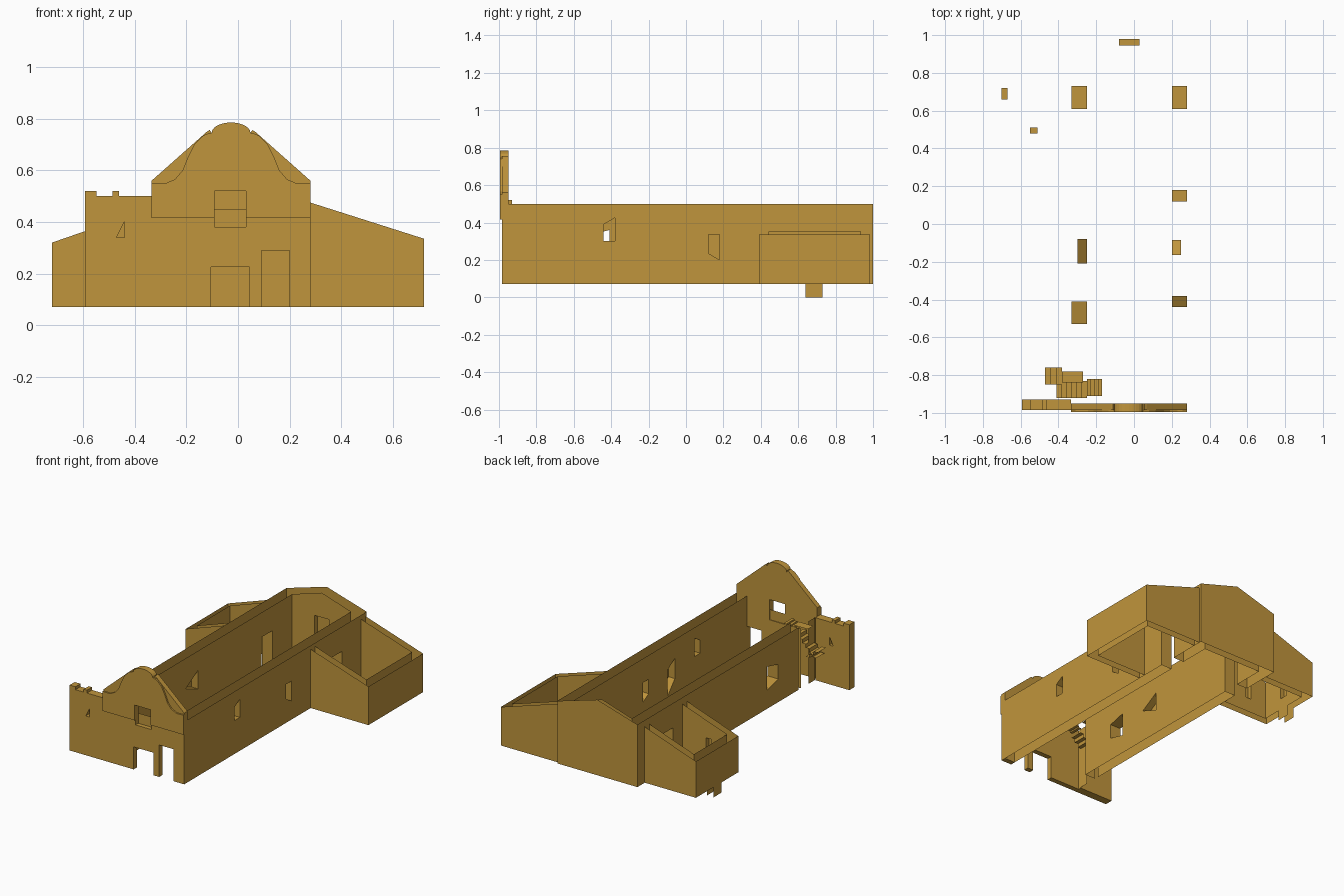
import bpy, bmesh, math

cube = bpy.data.objects.get("Cube")
if cube:
    bpy.data.objects.remove(cube, do_unlink=True)

BASE = 0.07
gold = bpy.data.materials.new("golden_plaster")
gold.use_nodes = True
COLOUR = (0.53, 0.30, 0.045, 1)
gold.diffuse_color = COLOUR
gold.node_tree.nodes["Principled BSDF"].inputs["Base Color"].default_value = COLOUR


def place(axis, off, p):
    return (off, p[0], p[1]) if axis == "x" else (p[0], off, p[1])


def finish(name, bm):
    bmesh.ops.remove_doubles(bm, verts=bm.verts, dist=0.0002)
    bmesh.ops.recalc_face_normals(bm, faces=bm.faces)
    mesh = bpy.data.meshes.new(name)
    bm.to_mesh(mesh)
    bm.free()
    mesh.materials.append(gold)
    bpy.context.collection.objects.link(bpy.data.objects.new(name, mesh))


def sheet(bm, axis, off, outline, holes=()):
    """Flat unthickened surface with holes."""
    edges = []
    for loop in [outline, *holes]:
        vs = [bm.verts.new(place(axis, off, p)) for p in loop]
        edges += [bm.edges.new((v, vs[i - 1])) for i, v in enumerate(vs)]
    bmesh.ops.triangle_fill(bm, edges=edges, use_beauty=True)


def bridge(bm, axis, a, b, path, closed=True):
    """Strip of faces joining two layers along a path."""
    for i in range(0 if closed else 1, len(path)):
        p, q = path[i - 1], path[i]
        bm.faces.new([bm.verts.new(place(axis, o, r))
                      for o, r in ((a, p), (a, q), (b, q), (b, p))])


def door_path(d):
    return [(d[0], BASE), (d[0], d[2]), (d[1], d[2]), (d[1], BASE)]


def outline(u0, u1, tops, doors=()):
    pts = [(u0, BASE)]
    for d in doors:
        pts += door_path(d)
    return pts + [(u1, BASE)] + list(tops)


def rect(u0, u1, z0, z1):
    return [(u0, z0), (u1, z0), (u1, z1), (u0, z1)]


def wall(name, axis, a, b, outer, inner, holes=(), niches=(), doors=(), rim=False):
    """Outer layer at a, inner layer at b; niches are recesses in the inner layer."""
    bm = bmesh.new()
    sheet(bm, axis, a, outer, holes)
    sheet(bm, axis, b, inner, [*holes, *niches])
    for h in holes:
        bridge(bm, axis, a, b, h)
    for n in niches:
        deep = b + (a - b) * 0.62
        bridge(bm, axis, deep, b, n)
        sheet(bm, axis, deep, n)
    for d in doors:
        bridge(bm, axis, a, b, door_path(d), False)
    if rim:
        bridge(bm, axis, a, b, outer)
    finish(name, bm)


def flat(u0, u1, z0, z1, doors=()):
    return outline(u0, u1, [(u1, z1), (u0, z0)], doors)


# Nave side walls
side_door = [(0.61, 0.73, 0.33)]
wall("nave_wall_left", "x", 0.28, 0.20,
     flat(-0.985, 1.0, 0.5, 0.5, side_door), flat(-0.955, 0.945, 0.5, 0.5, side_door),
     holes=[[(-0.44, 0.30), (-0.38, 0.30), (-0.38, 0.425), (-0.44, 0.39)],
            [(0.12, 0.235), (0.18, 0.20), (0.18, 0.335), (0.12, 0.335)]],
     niches=[[(-0.165, 0.23), (-0.085, 0.14), (-0.085, 0.32), (-0.165, 0.37)]],
     doors=side_door)
wall("nave_wall_right", "x", -0.33, -0.25,
     flat(-0.75, 1.0, 0.5, 0.5, side_door), flat(-0.78, 0.945, 0.5, 0.5, side_door),
     holes=[[(-0.53, 0.23), (-0.41, 0.20), (-0.41, 0.36), (-0.53, 0.33)]],
     niches=[[(-0.21, 0.29), (-0.08, 0.24), (-0.08, 0.365)]],
     doors=side_door)

# Gabled rear wall
wall("nave_back_wall", "y", 1.0, 0.945,
     outline(-0.33, 0.28, [(0.28, 0.5), (-0.025, 0.59), (-0.33, 0.5)]),
     outline(-0.25, 0.20, [(0.20, 0.5), (-0.025, 0.57), (-0.25, 0.5)]),
     niches=[rect(-0.08, 0.03, 0.25, 0.40)])


# Side chapels, with tops that slope down away from the nave
def chapel(name, s, near, far, y0, y1, z_near, z_far, front_niche=(), side_niche=()):
    t = 0.05

    def cross(x_end):
        z_end = z_near + (z_far - z_near) * (x_end - near) / (far - near)
        return flat(s * near, s * x_end, z_near, z_end)
    z_in = z_far + (z_near - z_far) * t / (far - near)
    wall(name + "_front", "y", y0, y0 + t, cross(far), cross(far - t), niches=front_niche)
    wall(name + "_back", "y", y1, y1 - t, cross(far), cross(far - t))
    wall(name + "_side", "x", s * far, s * (far - t), flat(y0, y1, z_far, z_far),
         flat(y0 + t, y1 - t, z_in, z_in), niches=side_niche)


chapel("left_chapel", 1, 0.28, 0.72, 0.39, 0.985, 0.475, 0.335)
chapel("right_chapel", -1, 0.33, 0.72, 0.46, 0.92, 0.455, 0.32,
       [rect(-0.55, -0.51, 0.17, 0.27)], [rect(0.66, 0.72, 0.15, 0.25)])

# Footing tab below the right chapel
bm = bmesh.new()
for x in (-0.72, -0.67):
    sheet(bm, "x", x, rect(0.64, 0.73, 0, BASE))
finish("chapel_footing", bm)

# Front facade: shoulders, straight slopes and a rounded crown
MID = -0.027
crown = [(MID + 0.075 * math.cos(a), 0.745 + 0.04 * math.sin(a))
         for a in (math.pi * i / 12 for i in range(13))]
slope = [(0.28, 0.56), (0.068, 0.748), (0.056, 0.756)]
gable = slope + crown + [(2 * MID - x, z) for x, z in reversed(slope)]
doors = [(-0.105, 0.045, 0.225), (0.09, 0.20, 0.29)]
front = outline(-0.334, 0.28, gable, doors)
wall("facade", "y", -0.985, -0.95, front, front,
     holes=[rect(-0.09, 0.03, 0.38, 0.52)], rim=True)

# Raised curved gable face with a notch over the window
swoop = [(0.28, 0.55), (0.23, 0.548), (0.19, 0.565), (0.16, 0.60),
         (0.14, 0.65), (0.115, 0.70), (0.08, 0.735), (0.055, 0.745)]
face = [(-0.334, 0.415), (-0.09, 0.415), (-0.09, 0.52), (0.03, 0.52), (0.03, 0.415),
        (0.28, 0.415)] + swoop + crown + [(2 * MID - x, z) for x, z in reversed(swoop)]
wall("gable_face", "y", -0.995, -0.984, face, face, rim=True)

# Parapet inside the facade window
bm = bmesh.new()
sheet(bm, "y", -0.955, rect(-0.09, 0.03, 0.38, 0.45))
finish("window_parapet", bm)

# Bell tower front with small merlons
tower = outline(-0.592, -0.334, [
    (-0.334, 0.5), (-0.46, 0.5), (-0.46, 0.52), (-0.485, 0.52), (-0.485, 0.5),
    (-0.548, 0.5), (-0.548, 0.52), (-0.592, 0.52)])
wall("tower", "y", -0.985, -0.93, tower, tower,
     holes=[[(-0.47, 0.34), (-0.44, 0.34), (-0.44, 0.40)]], rim=True)


# Stair behind the tower, as folded treads and risers
def flight(name, x0, x1, y0, y1, z, rise, count):
    bm = bmesh.new()
    path, w = [], (x1 - x0) / count
    for i in range(count):
        path += [(x0 + i * w, z + i * rise), (x0 + (i + 1) * w, z + i * rise)]
    bridge(bm, "y", y0, y1, path, False)
    finish(name, bm)


flight("lower_steps", -0.47, -0.38, -0.85, -0.76, 0.36, -0.025, 3)
flight("winding_steps", -0.41, -0.25, -0.92, -0.83, 0.28, 0.025, 6)
flight("upper_steps", -0.25, -0.17, -0.91, -0.82, 0.43, 0.01, 4)
flight("stair_lintel", -0.38, -0.27, -0.84, -0.78, 0.49, 0, 1)

# Stair enclosure between nave and tower
bm = bmesh.new()
sheet(bm, "x", -0.33, rect(-0.93, -0.86, BASE, 0.5))
sheet(bm, "y", -0.78, rect(-0.33, -0.25, BASE, 0.48))
finish("stair_enclosure", bm)
